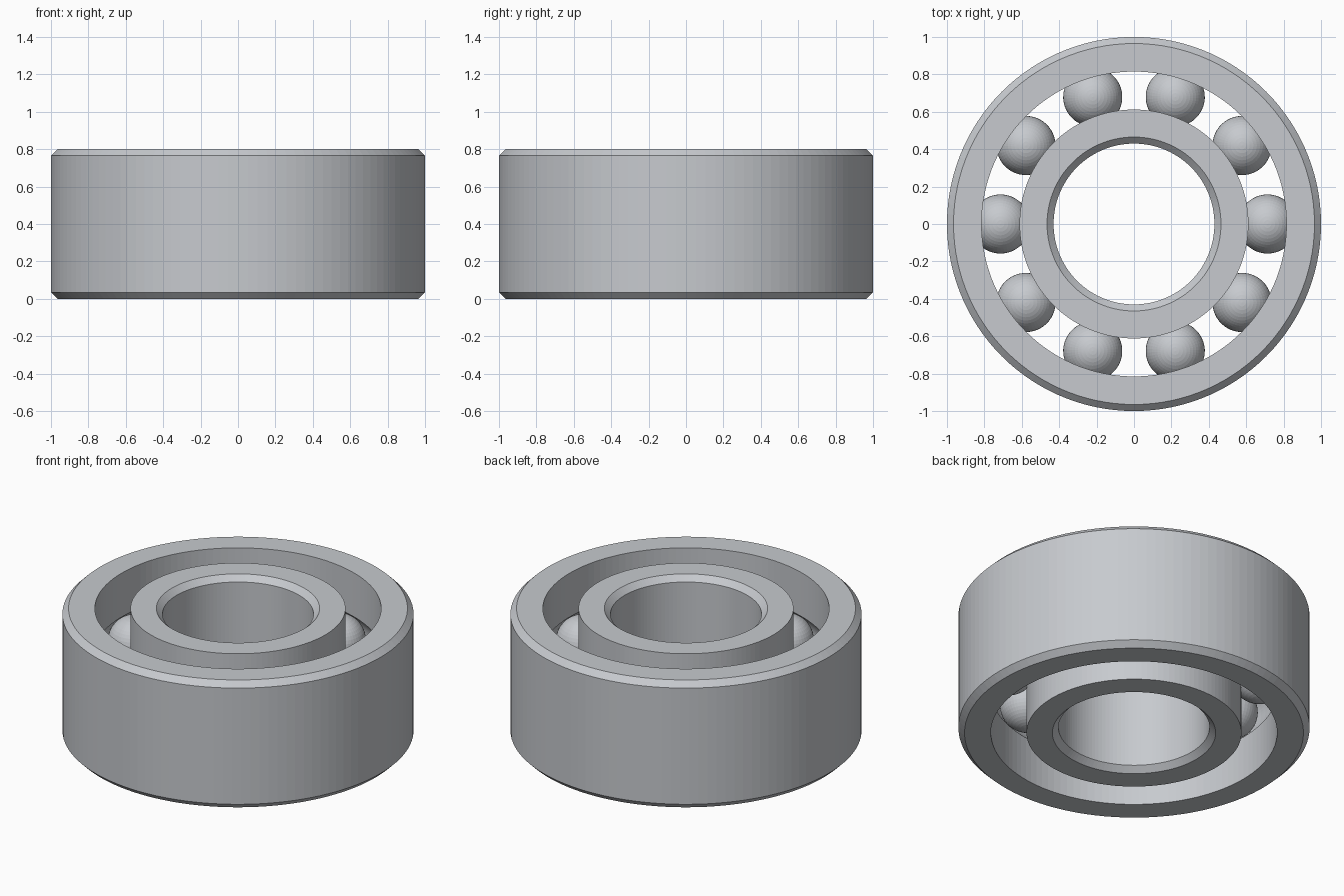
import bpy, bmesh, math
from mathutils import Matrix, Vector

cube = bpy.data.objects.get("Cube")
if cube:
    bpy.data.objects.remove(cube, do_unlink=True)

# Main dimensions
HEIGHT, MID = 0.8, 0.4
PITCH, BALL_R, BALLS = 0.714, 0.158, 10
OUTER_R, OUTER_LIP = 1.0, 0.815
INNER_LIP, BORE_R = 0.612, 0.43
CHAMFER, GROOVE_R, SEGMENTS = 0.035, 0.16, 120

steel = bpy.data.materials.new("steel_grey")
steel.use_nodes = True
colour = (0.57, 0.59, 0.62, 1)
steel.diffuse_color = colour
steel.node_tree.nodes["Principled BSDF"].inputs["Base Color"].default_value = colour


def finish(name, bm):
    bmesh.ops.recalc_face_normals(bm, faces=bm.faces)
    mesh = bpy.data.meshes.new(name)
    bm.to_mesh(mesh)
    bm.free()
    mesh.materials.append(steel)
    obj = bpy.data.objects.new(name, mesh)
    bpy.context.collection.objects.link(obj)
    return obj


def make_race(name, wall, lip):
    """Spin a ring with a chamfered wall and a ball groove in its lip."""
    side = 1 if wall > lip else -1
    edge = wall - side * CHAMFER
    profile = [(lip, 0), (edge, 0), (wall, CHAMFER),
               (wall, HEIGHT - CHAMFER), (edge, HEIGHT), (lip, HEIGHT)]
    half = math.acos(abs(lip - PITCH) / GROOVE_R)
    steps = 16
    for i in range(steps + 1):
        a = half - 2 * half * i / steps
        profile.append((PITCH + side * GROOVE_R * math.cos(a),
                        MID + GROOVE_R * math.sin(a)))
    bm = bmesh.new()
    verts = [bm.verts.new((r, 0, z)) for r, z in profile]
    edges = [bm.edges.new((v, verts[i - 1])) for i, v in enumerate(verts)]
    bmesh.ops.spin(bm, geom=verts + edges, cent=(0, 0, 0), axis=(0, 0, 1),
                   angle=math.tau, steps=SEGMENTS, use_merge=True)
    bmesh.ops.remove_doubles(bm, verts=bm.verts, dist=0.0001)
    return finish(name, bm)


make_race("outer_race", OUTER_R, OUTER_LIP)
make_race("inner_race", BORE_R, INNER_LIP)

# Balls evenly spaced in the grooves
for i in range(BALLS):
    turn = Matrix.Rotation(math.tau * i / BALLS, 4, "Z")
    place = turn @ Matrix.Translation(Vector((PITCH, 0, MID)))
    bm = bmesh.new()
    bmesh.ops.create_uvsphere(bm, u_segments=48, v_segments=24,
                              radius=BALL_R, matrix=place)
    finish(f"ball_{i + 1}", bm)
